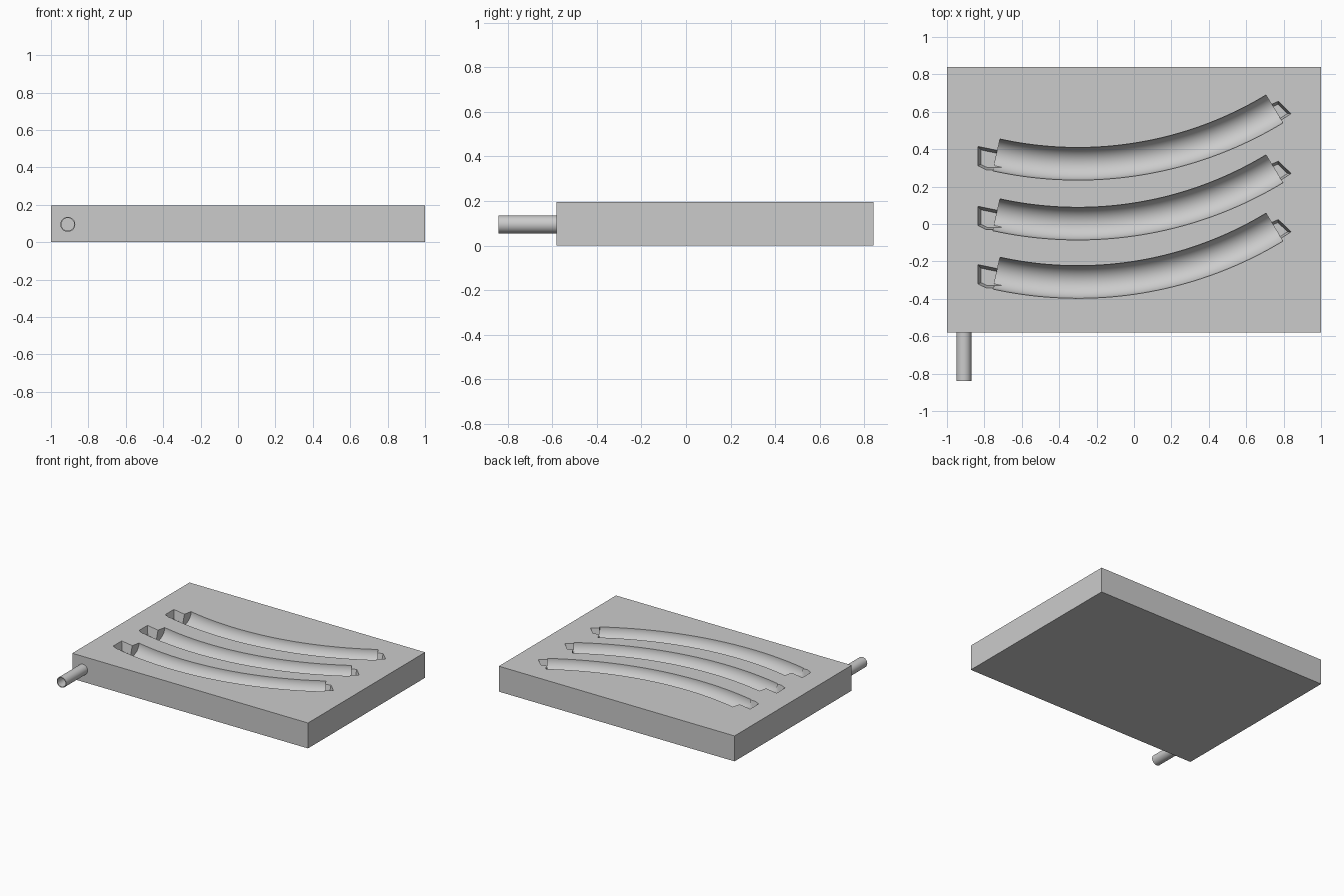
import bpy, bmesh
from math import sin, cos, pi
from mathutils import Vector

cube = bpy.data.objects.get("Cube")
if cube:
    bpy.data.objects.remove(cube, do_unlink=True)

grey = bpy.data.materials.new("plain grey")
grey.use_nodes = True
grey.diffuse_color = (0.6, 0.6, 0.6, 1)
grey.node_tree.nodes["Principled BSDF"].inputs["Base Color"].default_value = (0.6, 0.6, 0.6, 1)

TOP = 0.195


def make_object(name, bm):
    bmesh.ops.recalc_face_normals(bm, faces=bm.faces[:])
    mesh = bpy.data.meshes.new(name)
    bm.to_mesh(mesh)
    bm.free()
    mesh.materials.append(grey)
    ob = bpy.data.objects.new(name, mesh)
    bpy.context.collection.objects.link(ob)
    return ob


def loft(name, rings, closed=False):
    """Skin a row of equal rings; cap the ends, or join last to first."""
    bm = bmesh.new()
    loops = [[bm.verts.new(p) for p in ring] for ring in rings]
    n = len(loops[0])
    pairs = list(zip(loops, loops[1:]))
    if closed:
        pairs.append((loops[-1], loops[0]))
    for a, b in pairs:
        for i in range(n):
            j = (i + 1) % n
            bm.faces.new((a[i], a[j], b[j], b[i]))
    if not closed:
        bm.faces.new(loops[0])
        bm.faces.new(loops[-1])
    return make_object(name, bm)


def groove_cutter(offset, radius=0.0875, bend=2.03, steps=40, sides=40):
    """Round bar bent along a horizontal arc, half sunk in the slab."""
    rings = []
    for s in range(steps + 1):
        a = -0.216 + (0.544 + 0.216) * s / steps
        ring = []
        for k in range(sides):
            t = 2 * pi * (k + 0.5) / sides
            r = bend + radius * cos(t)
            ring.append((-0.3 + r * sin(a), 2.352 + offset - r * cos(a), TOP + radius * sin(t)))
        rings.append(ring)
    return loft("groove_cutter", rings)


def pocket_cutter(outline, offset, depth=0.065):
    """End pocket with walls that lean in towards the floor."""
    pts = [Vector((x, y + offset, 0)) for x, y in outline]
    mid = sum(pts, Vector()) / len(pts)

    def ring(scale, z):
        return [mid + (p - mid) * scale + Vector((0, 0, z)) for p in pts]
    return loft("pocket_cutter", [ring(0.75, TOP - depth), ring(1, TOP), ring(1, TOP + 0.05)])


def smooth(ob):
    bpy.ops.object.select_all(action="DESELECT")
    ob.select_set(True)
    bpy.context.view_layer.objects.active = ob
    bpy.ops.object.shade_smooth_by_angle(angle=pi / 6)


# Slab
bm = bmesh.new()
bmesh.ops.create_cube(bm, size=1)
for v in bm.verts:
    v.co = (v.co.x * 2, v.co.y * 1.42 + 0.13, (v.co.z + 0.5) * TOP)
slab = make_object("slab", bm)

# Three curved grooves with a narrow pocket at each end
left_end = [(-0.835, 0.415), (-0.69, 0.385), (-0.69, 0.29), (-0.79, 0.29), (-0.835, 0.312)]
right_end = [(0.69, 0.62), (0.772, 0.656), (0.84, 0.59), (0.79, 0.558), (0.72, 0.53)]
cutters = []
for offset in (0, -0.32, -0.632):
    cutters += [groove_cutter(offset), pocket_cutter(left_end, offset), pocket_cutter(right_end, offset)]
for c in cutters:
    c.hide_render = True
    mod = slab.modifiers.new("cut", "BOOLEAN")
    mod.operation = "DIFFERENCE"
    mod.solver = "EXACT"
    mod.object = c
bpy.context.view_layer.update()
carved = bpy.data.meshes.new_from_object(slab.evaluated_get(bpy.context.evaluated_depsgraph_get()))
slab.modifiers.clear()
slab.data = carved
for c in cutters:
    bpy.data.objects.remove(c, do_unlink=True)
smooth(slab)

# Hollow pipe out of the front
def pipe_ring(r, y):
    return [(-0.91 + r * cos(2 * pi * k / 32), y, 0.095 + r * sin(2 * pi * k / 32)) for k in range(32)]


pipe = loft("pipe", [pipe_ring(0.04, -0.58), pipe_ring(0.04, -0.84),
                     pipe_ring(0.034, -0.84), pipe_ring(0.034, -0.58)], closed=True)
smooth(pipe)
